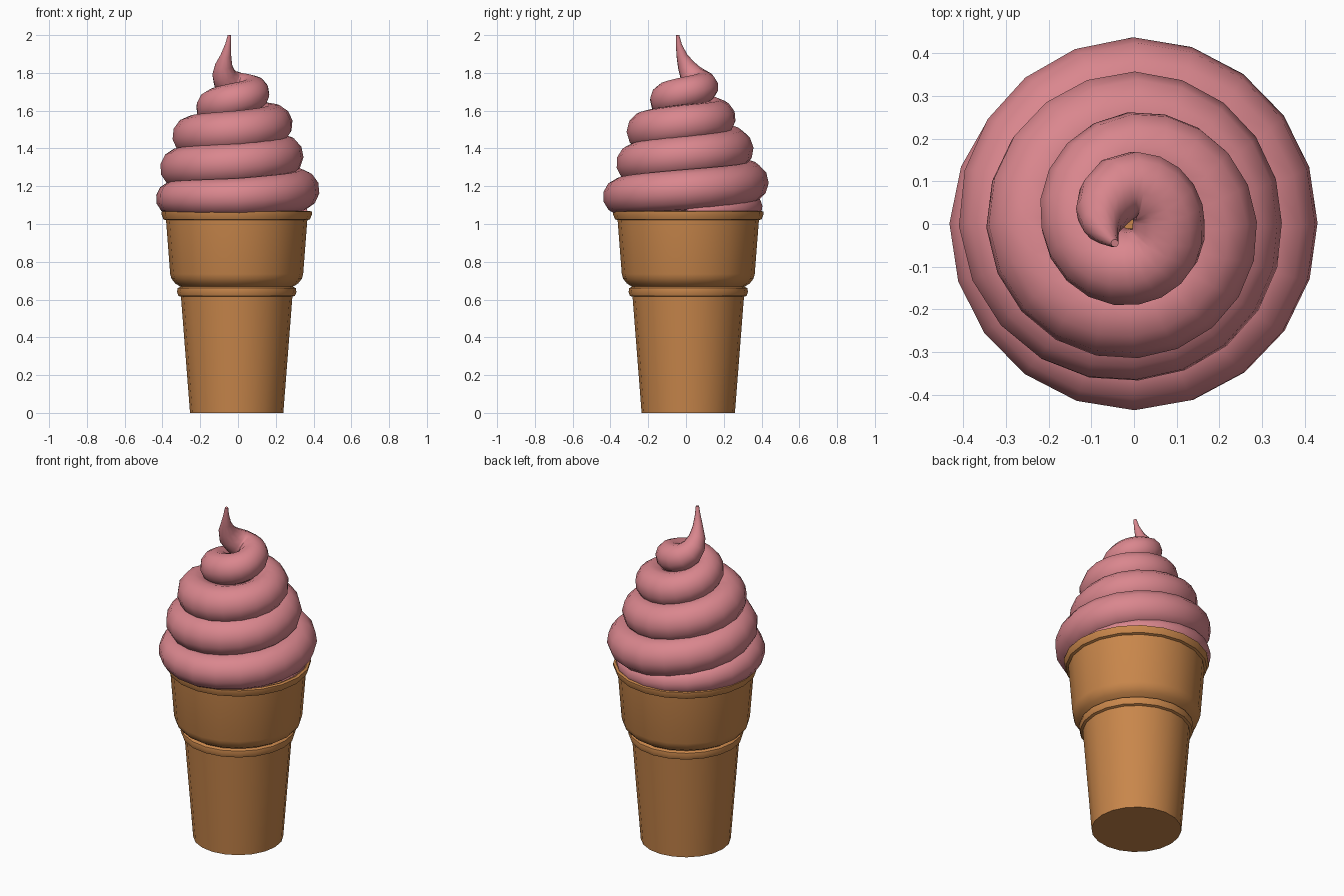
import bpy, bmesh, math
from mathutils import Vector

if "Cube" in bpy.data.objects:
    bpy.data.objects.remove(bpy.data.objects["Cube"])


def material(name, color):
    m = bpy.data.materials.new(name)
    m.diffuse_color = color
    m.use_nodes = True
    m.node_tree.nodes["Principled BSDF"].inputs["Base Color"].default_value = m.diffuse_color
    return m


wafer = material("wafer", (0.58, 0.24, 0.07, 1))
cream = material("pink_cream", (0.70, 0.24, 0.27, 1))


def lathe(name, profile, center, sides, mat):
    bm = bmesh.new()
    verts = [bm.verts.new((r, 0, z)) for r, z in profile]
    edges = [bm.edges.new(p) for p in zip(verts, verts[1:])]
    bmesh.ops.spin(bm, geom=verts + edges, cent=(0, 0, 0), axis=(0, 0, 1),
                   angle=math.tau, steps=sides)
    bmesh.ops.remove_doubles(bm, verts=bm.verts, dist=1e-4)
    bmesh.ops.recalc_face_normals(bm, faces=bm.faces)
    mesh = bpy.data.meshes.new(name)
    bm.to_mesh(mesh)
    bm.free()
    ob = bpy.data.objects.new(name, mesh)
    ob.location = center
    bpy.context.collection.objects.link(ob)
    mesh.materials.append(mat)
    return ob


def smooth(ob, angle):
    bpy.ops.object.select_all(action='DESELECT')
    ob.select_set(True)
    bpy.context.view_layer.objects.active = ob
    bpy.ops.object.shade_smooth_by_angle(angle=math.radians(angle))


# wafer cup: tapered stem, middle bead, flared bowl and rim
cup = lathe("wafer_cup", [
    (0, 0), (0.247, 0), (0.295, 0.615), (0.309, 0.62), (0.316, 0.64),
    (0.313, 0.66), (0.298, 0.668), (0.325, 0.685), (0.345, 0.71),
    (0.352, 0.735), (0.374, 1.02), (0.388, 1.025), (0.398, 1.05),
    (0.398, 1.065), (0.385, 1.07), (0.37, 1.065), (0.355, 1.0), (0, 1.0)],
    (-0.007, 0.012, 0), 20, wafer)
smooth(cup, 30)

# swirl keys, one per quarter turn: outer radius, height, tube radius
keys = [(0.37, 1.06, 0.05), (0.405, 1.09, 0.07), (0.435, 1.135, 0.09),
        (0.44, 1.145, 0.10), (0.432, 1.18, 0.11), (0.438, 1.22, 0.11),
        (0.413, 1.295, 0.11), (0.37, 1.32, 0.11), (0.347, 1.36, 0.11),
        (0.358, 1.395, 0.11), (0.348, 1.465, 0.11), (0.315, 1.49, 0.11),
        (0.29, 1.53, 0.105), (0.264, 1.56, 0.10), (0.22, 1.62, 0.095),
        (0.19, 1.66, 0.09), (0.166, 1.695, 0.085), (0.172, 1.725, 0.08)]
steps = 5
path = []
for i in range((len(keys) - 1) * steps + 1):
    q, f = divmod(i, steps)
    f /= steps
    k0, k1 = keys[q], keys[min(q + 1, len(keys) - 1)]
    R, z, r = (a + (b - a) * f for a, b in zip(k0, k1))
    a = math.radians(90 * i / steps)
    path.append(((R - r) * math.cos(a), (R - r) * math.sin(a), z, r))
# pulled-up tip
path += [(-0.035, 0.083, 1.738, 0.078), (-0.062, 0.055, 1.76, 0.073),
         (-0.075, 0.025, 1.795, 0.062), (-0.075, 0.0, 1.84, 0.046),
         (-0.064, -0.022, 1.89, 0.029), (-0.052, -0.038, 1.95, 0.016),
         (-0.045, -0.045, 2.0, 0.009)]

curve = bpy.data.curves.new("cream_swirl", 'CURVE')
curve.dimensions = '3D'
curve.bevel_depth = 1.0
curve.bevel_resolution = 4
curve.use_fill_caps = True
sp = curve.splines.new('POLY')
sp.points.add(len(path) - 1)
for p, (x, y, z, r) in zip(sp.points, path):
    p.co = (x, y, z, 1)
    p.radius = r
curve.materials.append(cream)
swirl = bpy.data.objects.new("cream_swirl", curve)
bpy.context.collection.objects.link(swirl)
bpy.ops.object.select_all(action='DESELECT')
swirl.select_set(True)
bpy.context.view_layer.objects.active = swirl
bpy.ops.object.convert(target='MESH')
smooth(bpy.context.view_layer.objects.active, 60)
